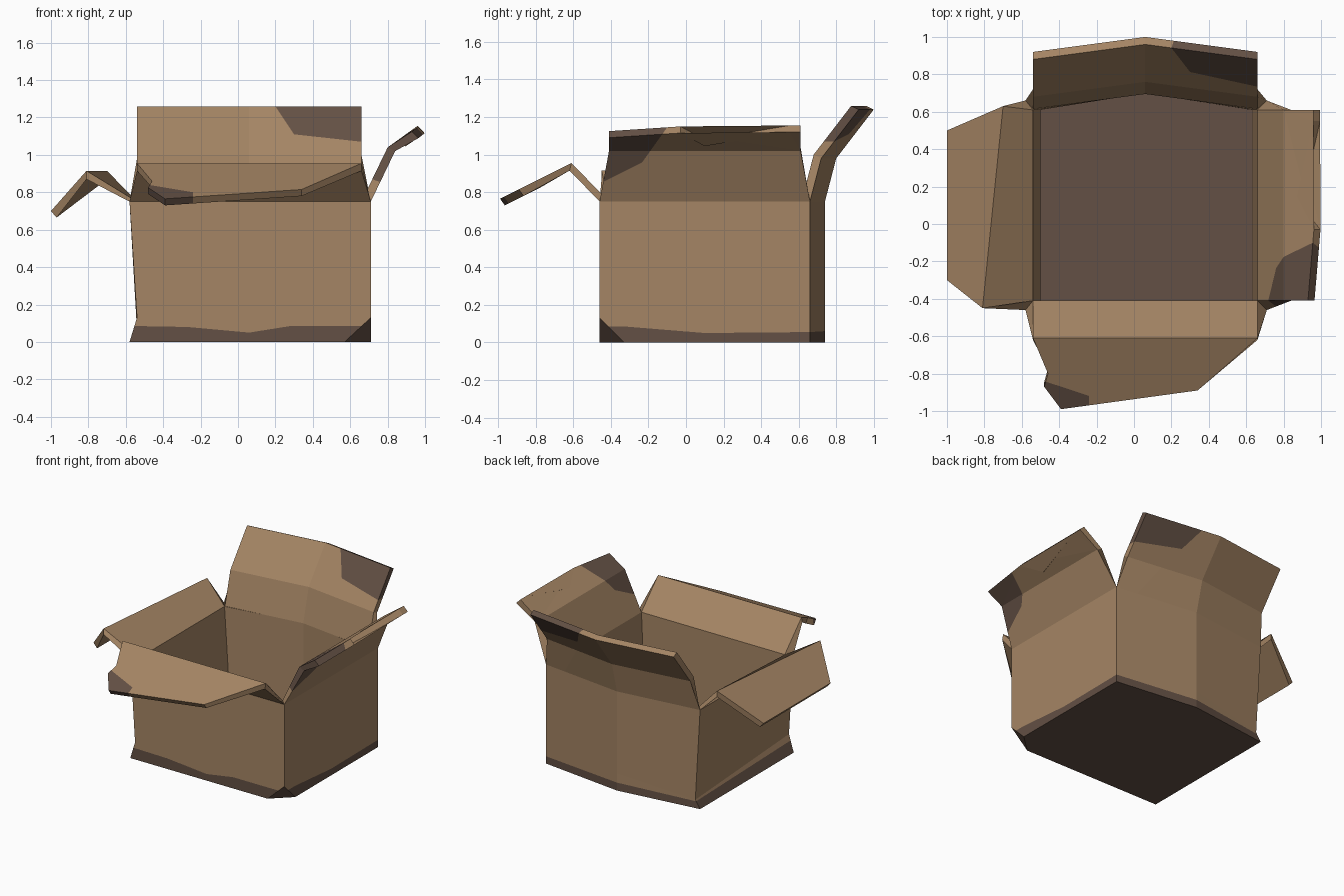
import bpy, bmesh
from mathutils import Vector

if "Cube" in bpy.data.objects:
    bpy.data.objects.remove(bpy.data.objects["Cube"])

def material(name, rgb):
    m = bpy.data.materials.new(name)
    m.diffuse_color = (*rgb, 1)
    m.use_nodes = True
    m.node_tree.nodes["Principled BSDF"].inputs["Base Color"].default_value = m.diffuse_color
    return m

MATS = [material("cardboard", (0.376, 0.235, 0.128)),
        material("damp_cardboard", (0.125, 0.080, 0.058))]

def finish(bm, name):
    bmesh.ops.recalc_face_normals(bm, faces=bm.faces)
    me = bpy.data.meshes.new(name)
    bm.to_mesh(me)
    bm.free()
    for m in MATS:
        me.materials.append(m)
    ob = bpy.data.objects.new(name, me)
    bpy.context.collection.objects.link(ob)

def cut(bm, co, no, **kw):
    return bmesh.ops.bisect_plane(bm, geom=bm.verts[:] + bm.edges[:] + bm.faces[:],
                                  plane_co=co, plane_no=no, dist=1e-5, **kw)

# Box body: outline points as x, y, height of damp edge, height of crease
outline = [(-.58, -.46, .085, .13), (-.27, -.46, .08, .13), (.06, -.46, .05, .13),
           (.28, -.46, .085, .13), (.57, -.46, .085, .13), (.71, -.46, .085, .14),
           (.71, -.33, .085, .13), (.71, .10, .05, .13), (.71, .66, .055, .13),
           (.06, .74, .06, .13), (-.58, .66, .05, .06)]

def inset(x, y):
    x = max(-.54, min(.66, x))
    if y == .74:
        return x, .70
    return x, max(-.41, min(.61, y))

def box_body():
    bm = bmesh.new()
    rings = [[] for _ in range(7)]
    for x, y, h, c in outline:
        left = x == -.58
        push = .04 if left else 0
        ix, iy = inset(x, y)
        low_x = .63 if ix == .66 else ix + push
        pts = [(x, y, 0), (x + push * h / c, y, h), (x + push, y, c), (x, y, .75),
               (ix, iy, .75), (ix + push if left else ix - (ix - low_x) * .9, iy, .13),
               (low_x, iy, .05)]
        for r, p in zip(rings, pts):
            r.append(bm.verts.new(p))
    n = len(outline)
    for k in range(6):
        for i in range(n):
            j = (i + 1) % n
            f = bm.faces.new((rings[k][i], rings[k][j], rings[k+1][j], rings[k+1][i]))
            f.material_index = 1 if k in (0, 5) else 0
    for r in (rings[0], rings[6]):
        bm.faces.new(r).material_index = 1
    bmesh.ops.recalc_face_normals(bm, faces=bm.faces)
    # crushed front right bottom corner
    res = cut(bm, (.57, -.46, 0), (1/.14, -1/.13, -1/.13), clear_outer=True)
    edges = [e for e in res["geom_cut"] if isinstance(e, bmesh.types.BMEdge)]
    for f in bmesh.ops.contextual_create(bm, geom=edges)["faces"]:
        f.material_index = 1
    finish(bm, "box_body")

box_body()

# Flaps: hinge row, fold row and tip row, each on an inner and an outer skin
def flap(name, inner, outer, stain=()):
    bm = bmesh.new()
    loops = []
    for hinge, fold, tips in (inner, outer):
        H, F, T = [[bm.verts.new(p) for p in row] for row in (hinge, fold, tips)]
        strips = [(H, F)]
        if len(T) == len(F):
            strips.append((F, T))
        else:
            bm.faces.new(F[:1] + T + F[:0:-1])
        for a, b in strips:
            for i in range(len(a) - 1):
                bm.faces.new((a[i], a[i+1], b[i+1], b[i]))
        loops.append([H[0], F[0]] + T + [F[-1]] + H[::-1][:-1])
    a, b = loops
    for i in range(len(a)):
        j = (i + 1) % len(a)
        bm.faces.new((a[i], a[j], b[j], b[i]))
    bmesh.ops.triangulate(bm, faces=[f for f in bm.faces if len(f.verts) > 4])
    for co, no in stain:
        cut(bm, co, no)
    for f in bm.faces:
        c = f.calc_center_median()
        if stain and all((c - Vector(co)).dot(Vector(no)) > 0 for co, no in stain):
            f.material_index = 1
    finish(bm, name)

def shift(row, dx, dy, dz):
    return [(x + dx, y + dy, z + dz) for x, y, z in row]

def row_x(y, z, xs=(-.54, .66)):
    return [(x, y, z) for x in xs]

def row_y(x, z, ys=(-.41, .61)):
    return [(x, y, z) for y in ys]

# Front flap, bent over outward with a torn edge
tips = [(x, y, .955 + .5 * (y + .61)) for x, y in
        ((-.46, -.80), (-.48, -.87), (-.39, -.99), (.34, -.89))]
flap("front_flap",
     (row_x(-.41, .75), row_x(-.61, .955), tips),
     (row_x(-.46, .75, (-.58, .71)), row_x(-.62, .915), shift(tips, 0, .025, -.035)),
     [((-.48, -.84, 0), (-.33, -1, 0)), ((-.24, 0, 0), (-1, 0, 0))])

# Left flap, folded down along a skewed crease
fold = [(-.81, -.45, .915), (-.70, .63, .915)]
tips = row_y(-1, .70, (-.30, .50))
flap("left_flap",
     (row_y(-.54, .75), fold, tips),
     (row_y(-.58, .75, (-.46, .66)), shift(fold, 0, 0, -.045), shift(tips, .03, 0, -.035)))

# Right flap, raised with a notch torn from its edge
tips = [(.93, -.41, 1.125), (.962, -.03, 1.15), (.86, .10, 1.08),
        (.96, .55, 1.155), (.96, .61, 1.155)]
flap("right_flap",
     (row_y(.66, .75), row_y(.80, 1.04), tips),
     (row_y(.71, .75, (-.46, .66)), row_y(.84, 1.02), shift(tips, .035, 0, -.035)),
     [((0, -.41, .87), (0, -.5, 1)), ((0, -.24, .95), (0, -1.4, 1))])

# Back flap, standing up and bowed in the middle
def bow(y, z, xs=(-.54, .06, .66)):
    return [(xs[0], y, z), (xs[1], y + .08, z), (xs[2], y, z)]

flap("back_flap",
     (bow(.615, .75), bow(.68, 1.0), bow(.88, 1.26)),
     (bow(.66, .75, (-.58, .06, .71)), bow(.72, .98), bow(.92, 1.24)),
     [((.30, 0, 1.11), (.11, 0, 1)), ((.20, 0, 1.26), (1.5, 0, 1))])
